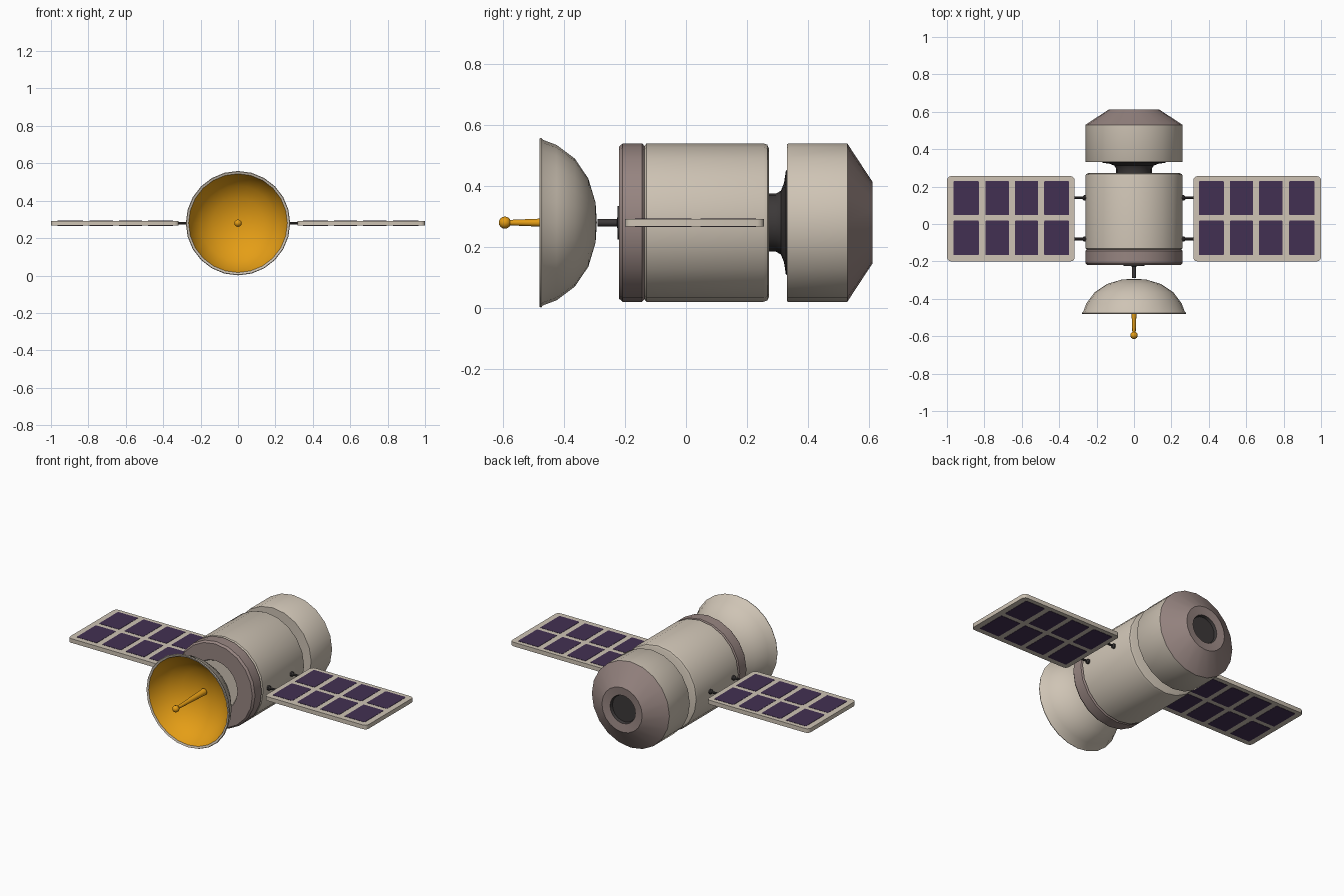
import bpy, bmesh, math
from mathutils import Matrix, Vector

if "Cube" in bpy.data.objects:
    bpy.data.objects.remove(bpy.data.objects["Cube"])

ZC = 0.28  # height of the long axis


def material(name, rgb):
    m = bpy.data.materials.new(name)
    m.diffuse_color = (*rgb, 1)
    m.use_nodes = True
    m.node_tree.nodes["Principled BSDF"].inputs["Base Color"].default_value = m.diffuse_color
    return m


CREAM = material("cream hull", (0.62, 0.55, 0.46))
MAUVE = material("dusty mauve", (0.31, 0.235, 0.22))
DARK = material("dark metal", (0.045, 0.04, 0.04))
GOLD = material("gold", (0.78, 0.34, 0.008))
CELL = material("purple cell", (0.055, 0.03, 0.085))


def finish(name, bm, mats, angle=35):
    bmesh.ops.recalc_face_normals(bm, faces=bm.faces)
    me = bpy.data.meshes.new(name)
    bm.to_mesh(me)
    bm.free()
    for m in mats:
        me.materials.append(m)
    ob = bpy.data.objects.new(name, me)
    bpy.context.collection.objects.link(ob)
    bpy.ops.object.select_all(action='DESELECT')
    ob.select_set(True)
    bpy.context.view_layer.objects.active = ob
    bpy.ops.object.shade_smooth_by_angle(angle=math.radians(angle))
    return ob


def lathe(name, profile, mats, n=20, segs=None, axis='Y', at=(0, 0, ZC)):
    """Spin (radius, distance) points; segs gives a material per profile step."""
    bm = bmesh.new()
    rings = []
    for r, d in profile:
        ring = []
        for i in range(1 if r == 0 else n):
            a = 2 * math.pi * i / n
            c, s = r * math.cos(a), r * math.sin(a)
            p = Vector((c, d, s)) if axis == 'Y' else Vector((d, c, s))
            ring.append(bm.verts.new(p + Vector(at)))
        rings.append(ring)
    for k in range(len(rings) - 1):
        a, b = rings[k], rings[k + 1]
        for i in range(n):
            j = (i + 1) % n
            vs = [a[i % len(a)], a[j % len(a)], b[j % len(b)], b[i % len(b)]]
            f = bm.faces.new(list(dict.fromkeys(vs)))
            f.material_index = segs[k] if segs else 0
    return finish(name, bm, mats)


def slab(name, x0, x1, y0, y1, z0, z1, mat, corner=0.0):
    """Flat box with rounded vertical corners."""
    bm = bmesh.new()
    bmesh.ops.create_cube(bm, size=1, matrix=Matrix.Translation(
        ((x0 + x1) / 2, (y0 + y1) / 2, (z0 + z1) / 2)) @ Matrix.Diagonal(
        (abs(x1 - x0), y1 - y0, z1 - z0, 1)))
    if corner:
        ed = [e for e in bm.edges if abs(e.verts[0].co.z - e.verts[1].co.z) > 1e-4]
        bmesh.ops.bevel(bm, geom=ed, offset=corner, segments=3, affect='EDGES', profile=0.5)
    return finish(name, bm, [mat])


# Main body with rounded ends
lathe("main_body", [(0, -0.138), (0.25, -0.138), (0.26, -0.13), (0.26, 0.255),
                    (0.256, 0.267), (0.245, 0.272), (0, 0.272)], [CREAM])
# Front collar with pale centre plate
lathe("front_collar", [(0, -0.137), (0.252, -0.137), (0.26, -0.144), (0.26, -0.208),
                       (0.25, -0.22), (0.15, -0.22), (0.145, -0.212), (0, -0.212)],
      [MAUVE, CREAM], segs=[0, 0, 0, 0, 0, 1, 1])
# Flared dark neck
lathe("neck", [(0, 0.265), (0.095, 0.265), (0.095, 0.295), (0.105, 0.312),
               (0.13, 0.322), (0.17, 0.328), (0.175, 0.335), (0, 0.335)], [DARK])
# Rear module, sloped cap and engine port
lathe("rear_module", [(0, 0.332), (0.258, 0.332), (0.26, 0.336), (0.26, 0.53),
                      (0.135, 0.612), (0.085, 0.606), (0.08, 0.59), (0, 0.59)],
      [CREAM, MAUVE, DARK], segs=[0, 0, 0, 1, 1, 2, 2])

# Dish: pale back, gold bowl
outer = [(0, -0.293), (0.065, -0.297), (0.145, -0.321), (0.21, -0.365),
         (0.255, -0.425), (0.272, -0.47), (0.279, -0.476), (0.276, -0.482)]
inner = [(0.264, -0.478), (0.245, -0.43), (0.2, -0.376), (0.138, -0.336),
         (0.062, -0.312), (0, -0.308)]
lathe("dish", outer + inner, [CREAM, GOLD], n=24,
      segs=[0] * len(outer) + [1] * (len(inner) - 1))

# Feed horn and its ball
lathe("dish_feed", [(0, -0.305), (0.02, -0.325), (0.018, -0.36), (0.009, -0.58), (0, -0.58)],
      [GOLD], n=12)
ball = [(0.02 * math.sin(math.pi * i / 8), -0.595 - 0.02 * math.cos(math.pi * i / 8))
        for i in range(9)]
ball[0], ball[-1] = (0, -0.615), (0, -0.575)
lathe("feed_ball", ball, [GOLD], n=12)

# Dish mast and base plate
lathe("dish_mast", [(0, -0.29), (0.012, -0.29), (0.012, -0.226), (0.055, -0.225),
                    (0.055, -0.205), (0, -0.205)], [DARK], n=16)

# Solar wings
columns = [(0.348, 0.48), (0.512, 0.637), (0.668, 0.795), (0.83, 0.965)]
rows = [(-0.167, 0.018), (0.047, 0.23)]
for side, s in (("left", -1), ("right", 1)):
    slab(f"{side}_solar_panel", s * 0.317, s * 1.0, -0.2, 0.256,
         ZC - 0.0125, ZC + 0.0125, CREAM, 0.022)
    # Cells on both faces of the wing
    for i, (x0, x1) in enumerate(columns):
        for j, (y0, y1) in enumerate(rows):
            for face, z in (("top", ZC + 0.0125), ("bottom", ZC - 0.0125)):
                slab(f"{side}_cell_{face}_{i}_{j}", s * x0, s * x1, y0, y1,
                     z - 0.0015, z + 0.0015, CELL, 0.005)
    # Struts with collars
    for k, y in enumerate((-0.08, 0.14)):
        lathe(f"{side}_strut_{k}", [(0, s * 0.24), (0.014, s * 0.24), (0.014, s * 0.268),
              (0.007, s * 0.275), (0.007, s * 0.33), (0, s * 0.33)],
              [DARK], n=10, axis='X', at=(0, y, ZC))
